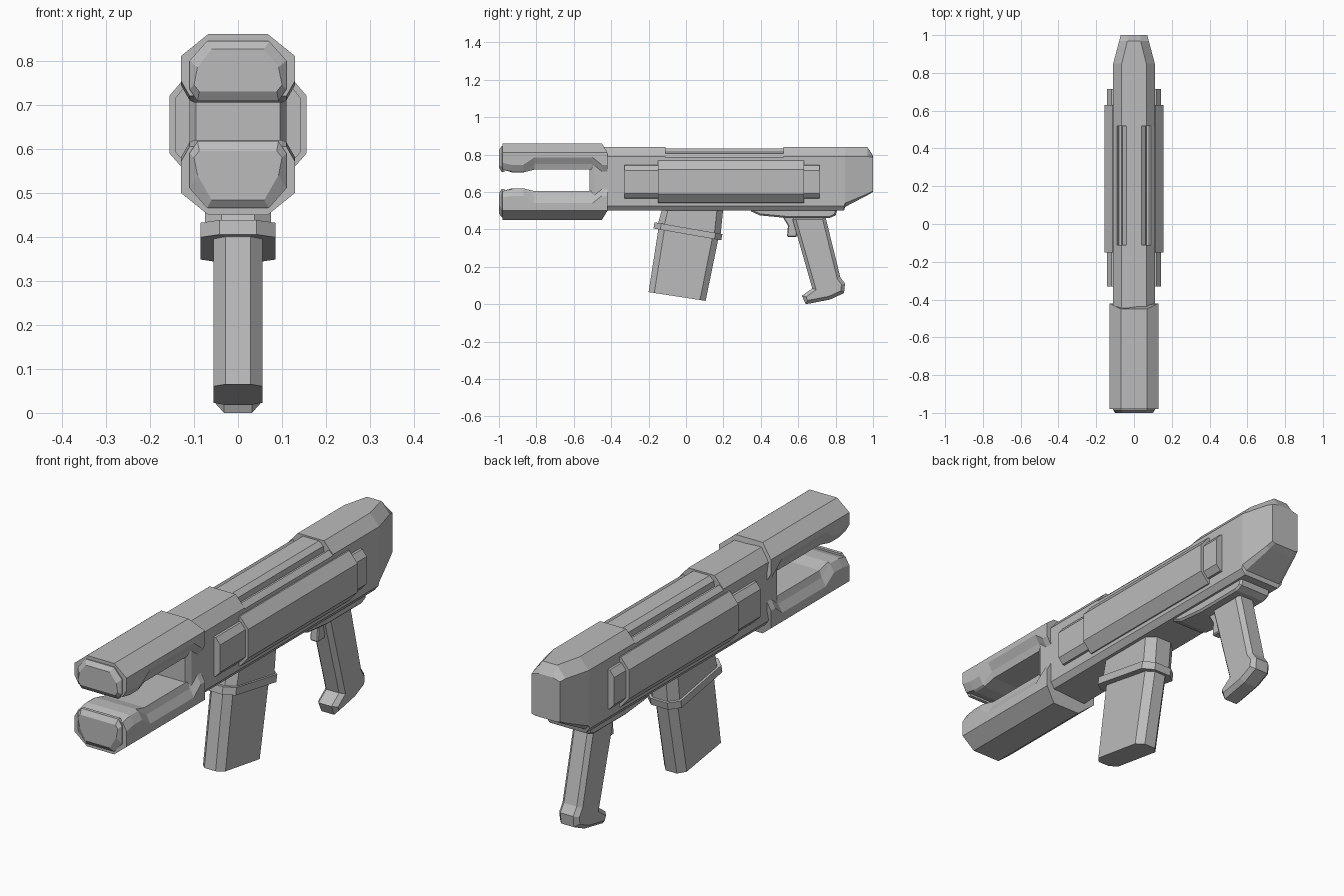
import bpy, bmesh, math

if "Cube" in bpy.data.objects:
    bpy.data.objects.remove(bpy.data.objects["Cube"], do_unlink=True)

grey = bpy.data.materials.new("plain_grey")
grey.use_nodes = True
grey.diffuse_color = (0.5, 0.5, 0.5, 1)
grey.node_tree.nodes["Principled BSDF"].inputs["Base Color"].default_value = (0.5, 0.5, 0.5, 1)


def finish(name, bm):
    bmesh.ops.recalc_face_normals(bm, faces=bm.faces)
    mesh = bpy.data.meshes.new(name)
    bm.to_mesh(mesh)
    bm.free()
    mesh.materials.append(grey)
    obj = bpy.data.objects.new(name, mesh)
    bpy.context.collection.objects.link(obj)
    return obj


def loft(name, halves):
    """Skin rings given by their +x half, mirrored to -x."""
    bm = bmesh.new()
    rings = []
    for half in halves:
        full = list(half) + [(-x, y, z) for x, y, z in reversed(half)]
        rings.append([bm.verts.new(p) for p in full])
    n = len(rings[0])
    for a, b in zip(rings, rings[1:]):
        for i in range(n):
            j = (i + 1) % n
            bm.faces.new((a[i], a[j], b[j], b[i]))
    bm.faces.new(rings[0])
    bm.faces.new(rings[-1])
    return finish(name, bm)


def at(y, profile):
    return [(x, y, z) for x, z in profile]


def prism(name, outline, half_width, bevel):
    """Extrude a side outline (y, z) across x, with chamfered rims."""
    bm = bmesh.new()
    face = bm.faces.new([bm.verts.new((-half_width, y, z)) for y, z in outline])
    out = bmesh.ops.extrude_face_region(bm, geom=[face])
    moved = [v for v in out["geom"] if isinstance(v, bmesh.types.BMVert)]
    bmesh.ops.translate(bm, verts=moved, vec=(2 * half_width, 0, 0))
    obj = finish(name, bm)
    mod = obj.modifiers.new("chamfer", "BEVEL")
    mod.width = bevel
    mod.segments = 1
    mod.limit_method = "ANGLE"
    mod.angle_limit = math.radians(80)
    return obj


# Main body: front block, recessed middle, tapered rear
section = [(.065, .84), (.11, .79), (.11, .525), (.09, .5)]
nose = [(.06, .83), (.095, .785), (.095, .53), (.08, .51)]
recess = [(.04, .833), (.062, .815), (.065, .79), (.08, .79),
          (.09, .805), (.11, .785), (.11, .525), (.09, .5)]
loft("body_front", [at(-.515, nose), at(-.49, section), at(-.11, section)])
loft("body_middle", [at(-.11, recess), at(.52, recess)])
loft("body_rear", [
    at(.52, section), at(.845, section),
    at(.85, [(.065, .84), (.11, .79), (.11, .54), (.09, .52)]),
    at(.97, [(.035, .84), (.078, .79), (.078, .59), (.06, .583)]),
    at(1.0, [(.035, .795), (.07, .785), (.07, .605), (.055, .6)]),
])

# Forked front: each prong is a shell with a notched inner edge and a nose cap
stations = [(-.98, .755, .72), (-.93, .745, .705), (-.87, .745, .705),
            (-.81, .785, .72), (-.5, .785, .72), (-.45, .745, .705), (-.42, .745, .705)]


def flip(p):
    x, y, z = p
    return (x, y, 1.31 - z + (.015 if z < .8 else 0))


shell = []
for y, edge, base in stations:
    back = -.03 if y == -.42 else 0
    shell.append([(.068, y + back, .86), (.13, y, .81), (.13, y, edge),
                  (.11, y, edge - .035), (.1, y, base)])
cap = [
    at(-.97, [(.07, .845), (.11, .8), (.11, .735), (.092, .708)]),
    at(-.985, [(.07, .845), (.11, .8), (.11, .735), (.092, .708)]),
    at(-1.0, [(.06, .826), (.092, .785), (.1, .745), (.088, .73)]),
]
for part, rings in (("shell", shell), ("nose_cap", cap)):
    loft("upper_" + part, rings)
    loft("lower_" + part, [[flip(p) for p in r] for r in rings])

# Stepped side panels, crossing the body so both sides match
inner_panel = [(.1, .745), (.12, .743), (.142, .715), (.142, .592), (.12, .567), (.1, .565)]
outer_panel = [(.1, .77), (.115, .768), (.156, .72), (.156, .59), (.115, .543), (.1, .54)]
loft("inner_side_panels", [at(-.33, inner_panel), at(.715, inner_panel)])
loft("outer_side_panels", [at(-.15, outer_panel), at(.63, outer_panel)])


# Slanted magazine with neck and collar
def mag_ring(w, y0, z0, y1, z1):
    ring = []
    for x, t in ((w * .5, 0), (w, .1), (w, .9), (w * .5, 1)):
        ring.append((x, y0 + (y1 - y0) * t, z0 + (z1 - z0) * t))
    return ring


loft("magazine_neck", [mag_ring(.075, -.125, .52, .2, .52),
                       mag_ring(.075, -.15, .43, .185, .37)])
loft("magazine_collar", [mag_ring(.085, -.168, .438, .195, .375),
                         mag_ring(.085, -.174, .405, .188, .342)])
loft("magazine", [mag_ring(.056, -.145, .42, .175, .36),
                  mag_ring(.056, -.2, .065, .105, .018)])

# Grip mount, trigger and grip
prism("grip_mount", [(.34, .51), (.35, .495), (.395, .475), (.53, .462),
                     (.77, .462), (.8, .475), (.81, .51)], .08, .012)
prism("trigger", [(.515, .47), (.545, .42), (.54, .36), (.59, .36), (.62, .47)], .02, .005)
prism("grip", [(.565, .47), (.745, .47), (.825, .145), (.85, .11), (.845, .06),
               (.77, .025), (.64, .0), (.62, .045), (.675, .085)], .05, .018)
